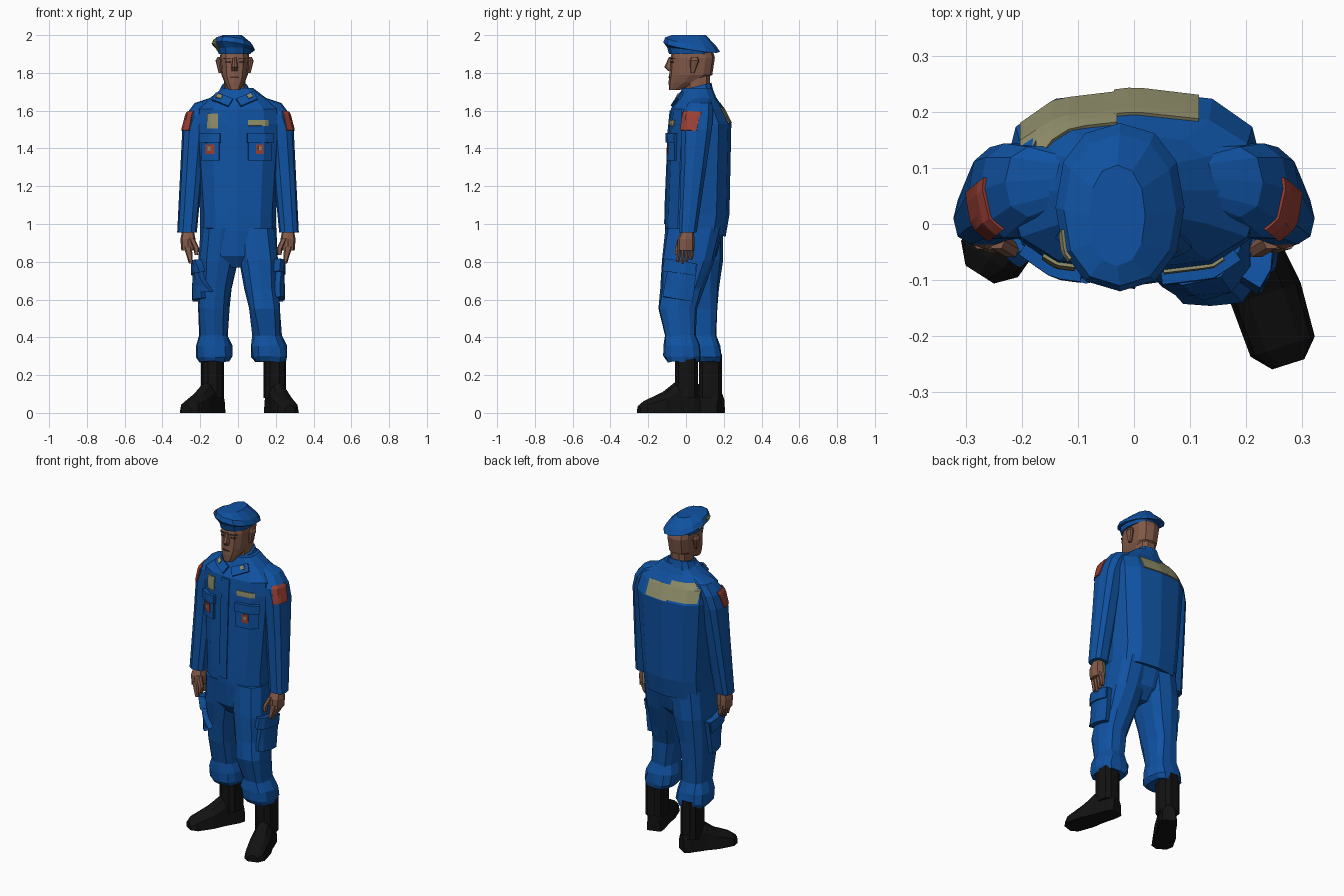
import bpy, bmesh, math, random
from mathutils import Vector
from mathutils.bvhtree import BVHTree

random.seed(4)
if "Cube" in bpy.data.objects:
    bpy.data.objects.remove(bpy.data.objects["Cube"], do_unlink=True)


def material(name, red, green, blue):
    mat = bpy.data.materials.new(name)
    mat.use_nodes = True
    mat.diffuse_color = (red, green, blue, 1)
    mat.node_tree.nodes["Principled BSDF"].inputs["Base Color"].default_value = mat.diffuse_color
    return mat


uniform_blue = material("uniform blue", .005, .085, .36)
brown_skin = material("brown skin", .22, .1, .065)
boot_black = material("boot black", .006, .006, .006)
khaki_cloth = material("khaki cloth", .27, .26, .14)
red_cloth = material("red cloth", .32, .05, .035)
dark_brown = material("dark brown", .05, .025, .02)


def add_object(name, mesh_data, mat):
    mesh = bpy.data.meshes.new(name)
    bmesh.ops.recalc_face_normals(mesh_data, faces=mesh_data.faces[:])
    mesh_data.to_mesh(mesh)
    mesh_data.free()
    mesh.materials.append(mat)
    obj = bpy.data.objects.new(name, mesh)
    bpy.context.collection.objects.link(obj)
    return obj


def bridge(name, mat, loops):
    """Join loops of points into a closed skin."""
    bm = bmesh.new()
    loops = [[bm.verts.new(point) for point in loop] for loop in loops]
    count = len(loops[0])
    for lower, upper in zip(loops, loops[1:]):
        for i in range(count):
            j = (i + 1) % count
            bm.faces.new((lower[i], lower[j], upper[j], upper[i]))
    bm.faces.new(loops[0])
    bm.faces.new(loops[-1])
    return add_object(name, bm, mat)


def ring(z, x=0, y=0, wide=.1, deep=.1, tip=0, lean=0):
    """One rounded section: centre, half width, half depth and tilt."""
    return Vector((x, y, z)), wide, deep, tip, lean


def loft(name, mat, *rings, sides=12, power=.75, crease=0, side=1):
    """Skin a stack of sections; side=-1 mirrors it."""
    loops = []
    for centre, wide, deep, tip, lean in rings:
        loop = []
        for i in range(sides):
            angle = math.tau * i / sides
            c, s = math.cos(angle), math.sin(angle)
            dx = math.copysign(abs(c) ** power, c) * wide
            dy = math.copysign(abs(s) ** power, s) * deep
            point = centre + Vector((dx, dy, lean * dx + tip * dy))
            point += Vector([random.uniform(-crease, crease) for axis in "xyz"])
            loop.append((point.x * side, point.y, point.z))
        loops.append(loop)
    return bridge(name, mat, loops)


def panel(name, target, mat, at, facing=(0, -1, 0), width=.1, height=.1, lift=.006, turn=0, cells=6):
    """Thin plate that hugs the surface of the target."""
    mesh = target.data
    tree = BVHTree.FromPolygons([v.co for v in mesh.vertices], [p.vertices[:] for p in mesh.polygons])
    out = Vector(facing).normalized()
    flat = Vector((0, 0, 1)).cross(out).normalized()
    steep = out.cross(flat)
    right = flat * math.cos(turn) + steep * math.sin(turn)
    up = out.cross(right)
    bm = bmesh.new()
    grid = {}
    for i in range(cells + 1):
        for j in range(cells + 1):
            start = Vector(at) + out + right * width * (i / cells - .5) + up * height * (j / cells - .5)
            hit = tree.ray_cast(start, -out)[0]
            if hit:
                grid[i, j] = bm.verts.new(hit)
    for i, j in grid:
        corners = [(i, j), (i + 1, j), (i + 1, j + 1), (i, j + 1)]
        if all(corner in grid for corner in corners):
            bm.faces.new([grid[corner] for corner in corners])
    mesh = bpy.data.meshes.new(name)
    bm.to_mesh(mesh)
    bm.free()
    mesh.materials.append(mat)
    plate = bpy.data.objects.new(name, mesh)
    bpy.context.collection.objects.link(plate)
    solid = plate.modifiers.new("thickness", "SOLIDIFY")
    solid.thickness, solid.offset = lift, 1


# Jacket and collar
jacket = loft("jacket", uniform_blue,
              ring(z=.95, y=.05, wide=.2, deep=.16, tip=-.1),
              ring(z=1.05, y=.06, wide=.2, deep=.17),
              ring(z=1.53, y=.075, wide=.235, deep=.165),
              ring(z=1.61, y=.06, wide=.225, deep=.14),
              ring(z=1.67, y=.06, wide=.145, deep=.1),
              ring(z=1.72, y=.06, wide=.08, deep=.08))
middle = -.018
loft("collar", uniform_blue,
     ring(z=1.65, x=middle, y=.055, wide=.11, deep=.1),
     ring(z=1.73, x=middle, y=.06, wide=.07, deep=.075, tip=.25))

for label, side in (("left", 1), ("right", -1)):
    # Sleeve and shoulder patch
    sleeve = loft(label + "_sleeve", uniform_blue,
                  ring(z=.955, x=.27, y=.01, wide=.052, deep=.048),
                  ring(z=1.3, x=.245, y=.04, wide=.06, deep=.07),
                  ring(z=1.5, x=.23, y=.055, wide=.065, deep=.085),
                  ring(z=1.58, x=.2, y=.06, wide=.075, deep=.087),
                  ring(z=1.64, x=.16, y=.075, wide=.07, deep=.065),
                  ring(z=1.67, x=.1, y=.08, wide=.04, deep=.04), sides=10, side=side)
    panel(label + "_shoulder_patch", sleeve, red_cloth, at=(.275 * side, .015, 1.545),
          facing=(side, -.8, .1), width=.09, height=.1)

    # Hand with four fingers and a thumb
    palm = loft(label + "_palm", brown_skin,
                ring(z=.97, x=.265, y=.01, wide=.03, deep=.03),
                ring(z=.92, x=.265, wide=.04, deep=.045),
                ring(z=.86, x=.265, wide=.035, deep=.045), sides=8, side=side)
    loft(label + "_thumb", brown_skin,
         ring(z=.835, x=.22, y=-.05, wide=.01, deep=.01),
         ring(z=.87, x=.22, y=-.045, wide=.015, deep=.015),
         ring(z=.925, x=.245, y=-.03, wide=.015, deep=.015), sides=6, side=side)
    for finger in range(4):
        y = (finger - 1.5) * .023
        loft(f"{label}_finger_{finger}", brown_skin,
             ring(z=.79 + abs(finger - 1) * .01, x=.25, y=y - .01, wide=.01, deep=.008),
             ring(z=.83, x=.256, y=y - .004, wide=.016, deep=.011),
             ring(z=.88, x=.267, y=y, wide=.022, deep=.011), sides=6, side=side)
    if side == 1:
        palm.data.materials.append(khaki_cloth)
        for face in palm.data.polygons:
            face.material_index = int(face.normal.x < -.3 and face.normal.y > -.2)

    # Collar flap and tab
    flap = dict(facing=(.1 * side, -1, .3), turn=.45 * side)
    panel(label + "_lapel", jacket, uniform_blue, at=(.06 * side + middle, 0, 1.645),
          width=.1, height=.05, lift=.012, **flap)
    panel(label + "_collar_tab", jacket, khaki_cloth, at=(.075 * side + middle, 0, 1.66),
          width=.025, height=.025, lift=.018, **flap)

    # Chest pocket
    pocket_x = .113 if side == 1 else -.143
    pocket_width = .12 if side == 1 else .09
    for part, mat, z, width, height, lift in (
            ("pocket", uniform_blue, 1.395, pocket_width, .12, .014),
            ("pocket_flap", uniform_blue, 1.455, pocket_width + .01, .05, .022),
            ("badge", red_cloth, 1.395, .04, .05, .018),
            ("badge_centre", khaki_cloth, 1.4, .016, .02, .02)):
        panel(f"{label}_{part}", jacket, mat, at=(pocket_x, 0, z), width=width, height=height, lift=lift)

    # Ears, eyes and brows are placed around the face
    loft(label + "_ear", brown_skin,
         ring(z=1.8, x=.075, y=.035, wide=.01, deep=.01),
         ring(z=1.865, x=.085, y=.045, wide=.016, deep=.025),
         ring(z=1.885, x=.08, y=.045, wide=.01, deep=.015),
         sides=8, side=side).location.x = middle

# Cloth panels on the jacket
panel("placket", jacket, uniform_blue, at=(-.025, 0, 1.3), width=.055, height=.6)
panel("name_tape", jacket, khaki_cloth, at=(.105, 0, 1.535), width=.105, height=.03)
panel("chest_patch", jacket, khaki_cloth, at=(-.133, 0, 1.545), width=.055, height=.08)
back = (0, 1, 0)
panel("back_patch", jacket, khaki_cloth, at=(-.115, 0, 1.59), facing=back, width=.17)
panel("back_patch_end", jacket, khaki_cloth, at=(.04, 0, 1.575), facing=back, width=.15, height=.085)

# Trousers and boots, each leg with its own stance
hip_height, knee_height, cuff_height = .98, .55, .27
for label, side, knee, ankle, heel, toe in (
        ("left", 1, (.14, -.045), (.17, -.015), (.175, .065), (.275, -.25)),
        ("right", -1, (-.13, .065), (-.125, .095), (-.1, .185), (-.275, -.09))):
    hip = Vector((.09 * side, .045, hip_height))
    knee = Vector((*knee, knee_height))
    ankle = Vector((*ankle, cuff_height))
    leg = loft(label + "_trouser_leg", uniform_blue,
               *[(start.lerp(end, along), wide, deep, 0, 0) for start, end, along, wide, deep in (
                   (ankle, knee, 0, .08, .09), (ankle, knee, .1, .095, .1),
                   (ankle, knee, .3, .095, .1), (ankle, knee, .5, .075, .085),
                   (knee, hip, 0, .082, .105), (knee, hip, .25, .09, .115),
                   (knee, hip, .6, .105, .14), (knee, hip, 1, .108, .15))], crease=.005)
    for part, z, width, height, lift in (("pocket", .7, .14, .2, .03), ("flap", .77, .15, .065, .038)):
        panel(f"{label}_cargo_{part}", leg, uniform_blue, at=(0, -.025 * side, z), facing=(side, 0, 0),
              width=width, height=height, lift=lift, turn=-.15 * side)

    heel, toe = Vector((*heel, 0)), Vector((*toe, 0))
    across = (toe - heel).normalized().cross(Vector((0, 0, 1)))
    arch = [math.pi * i / 6 for i in range(7)]
    bridge(label + "_boot", boot_black, [
        [heel.lerp(toe, along) + across * wide * math.cos(a) + Vector((0, 0, tall * abs(math.sin(a)) ** .6))
         for a in arch]
        for along, wide, tall in ((0, .04, .1), (.1, .05, .15), (.4, .055, .16),
                                  (.6, .065, .11), (.9, .06, .065), (1, .03, .04))])
    shin = heel.lerp(toe, .2)
    loft(label + "_boot_shaft", boot_black,
         *[ring(z, x=shin.x, y=shin.y, wide=.06, deep=.063) for z in (.08, .31)], sides=10)

loft("trouser_seat", uniform_blue,
     ring(z=.77, y=.02, wide=.06, deep=.08),
     ring(z=.83, y=.03, wide=.15, deep=.13),
     ring(z=.97, y=.045, wide=.19, deep=.155))

# Head
loft("neck", brown_skin, *[ring(z, x=middle, y=.065, wide=.057, deep=.065) for z in (1.65, 1.8)], sides=10)
head = loft("head", brown_skin,
            ring(z=1.71, x=middle, y=-.06, wide=.03, deep=.03),
            ring(z=1.75, x=middle, y=-.01, wide=.054, deep=.082),
            ring(z=1.79, x=middle, y=.025, wide=.07, deep=.114),
            ring(z=1.88, x=middle, y=.035, wide=.078, deep=.118),
            ring(z=1.94, x=middle, y=.035, wide=.07, deep=.1))
loft("nose", brown_skin,
     ring(z=1.81, x=middle, y=-.075, wide=.017, deep=.02),
     ring(z=1.83, x=middle, y=-.08, wide=.018, deep=.035),
     ring(z=1.885, x=middle, y=-.075, wide=.01, deep=.015), sides=8)
for label, x in (("left", middle + .036), ("right", middle - .036)):
    panel(label + "_eye", head, dark_brown, at=(x, 0, 1.857), width=.026, height=.009, lift=.003)
    panel(label + "_eyebrow", head, dark_brown, at=(x, 0, 1.876), width=.036, height=.007, lift=.005)
panel("mouth", head, dark_brown, at=(middle, 0, 1.777), width=.045, height=.008, lift=.003)

# Beret, drooping to one side and to the back
slouch = dict(tip=-.17, lean=-.14)
beret = loft("beret", uniform_blue,
             ring(z=1.9, x=middle, y=.025, wide=.085, deep=.115),
             ring(z=1.925, x=middle, y=.025, wide=.09, deep=.125, tip=-.08),
             ring(z=1.937, x=-.025, y=.03, wide=.115, deep=.15, **slouch),
             ring(z=1.965, x=-.025, y=.025, wide=.1, deep=.135, **slouch),
             ring(z=2, x=-.03, y=.015, wide=.05, deep=.09), power=.9)
panel("beret_badge", beret, khaki_cloth, at=(-.1, 0, 1.945), facing=(-.5, -1, .1), width=.035, height=.055)
